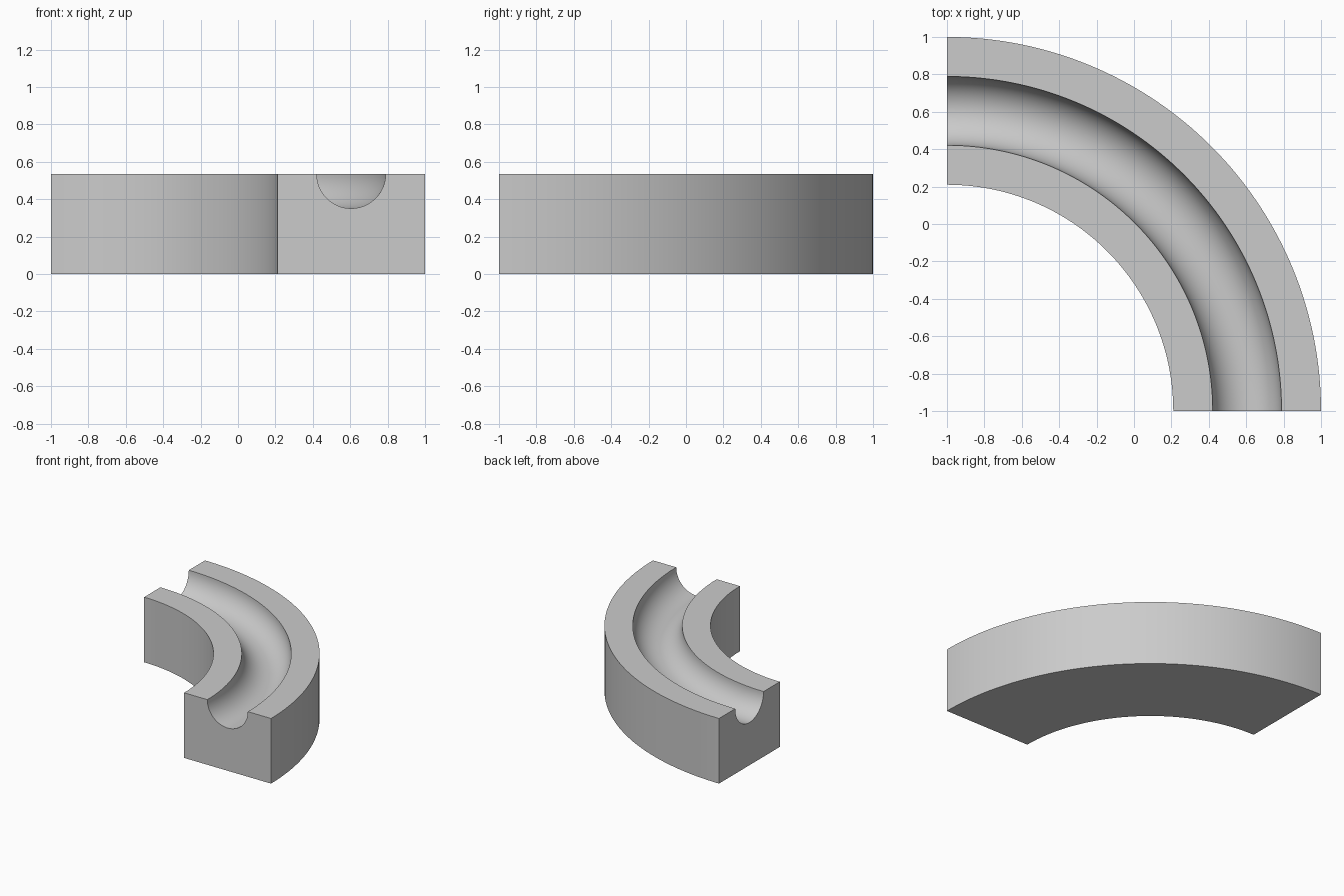
import bpy
import bmesh
from math import pi, cos, sin, radians
from mathutils import Vector

INNER, OUTER, HEIGHT = 1.21, 2.0, 0.535
GROOVE_R = 0.184
PIVOT = Vector((-1, -1, 0))
ARC_STEPS, GROOVE_STEPS = 64, 32

cube = bpy.data.objects.get("Cube")
if cube:
    bpy.data.objects.remove(cube, do_unlink=True)

# Plain grey material
grey = bpy.data.materials.new("plain grey")
grey.use_nodes = True
colour = (0.6, 0.6, 0.6, 1)
grey.diffuse_color = colour
grey.node_tree.nodes["Principled BSDF"].inputs["Base Color"].default_value = colour

# Block cross-section with a half-round channel in the top
middle = (INNER + OUTER) / 2
profile = [(INNER, HEIGHT), (INNER, 0), (OUTER, 0), (OUTER, HEIGHT)]
for i in range(GROOVE_STEPS + 1):
    a = pi * i / GROOVE_STEPS
    profile.append((middle + GROOVE_R * cos(a), HEIGHT - GROOVE_R * sin(a)))

# Sweep the section through a quarter turn, keeping both end caps
bm = bmesh.new()
start = bm.faces.new([bm.verts.new(PIVOT + Vector((r, 0, z))) for r, z in profile])
end = start.copy()
bmesh.ops.spin(bm, geom=[end] + end.edges[:] + end.verts[:], cent=PIVOT,
               axis=(0, 0, 1), angle=pi / 2, steps=ARC_STEPS)
bmesh.ops.remove_doubles(bm, verts=bm.verts, dist=1e-5)

# Drop any cap left inside the sweep, and any doubled start cap
caps = [f for f in bm.faces if len(f.verts) > 4]
at_start = [f for f in caps if all(abs(v.co.y + 1) < 1e-4 for v in f.verts)]
at_end = [f for f in caps if all(abs(v.co.x + 1) < 1e-4 for v in f.verts)]
keep = at_start[:1] + at_end[:1]
bmesh.ops.delete(bm, geom=[f for f in caps if f not in keep], context='FACES_ONLY')
bmesh.ops.holes_fill(bm, edges=[e for e in bm.edges if e.is_boundary], sides=0)
bmesh.ops.recalc_face_normals(bm, faces=bm.faces)

mesh = bpy.data.meshes.new("curved_channel_block")
bm.to_mesh(mesh)
bm.free()
mesh.materials.append(grey)
block = bpy.data.objects.new("curved_channel_block", mesh)
bpy.context.collection.objects.link(block)

# Smooth curved walls, crisp rims
bpy.ops.object.select_all(action='DESELECT')
block.select_set(True)
bpy.context.view_layer.objects.active = block
bpy.ops.object.shade_smooth_by_angle(angle=radians(30))
